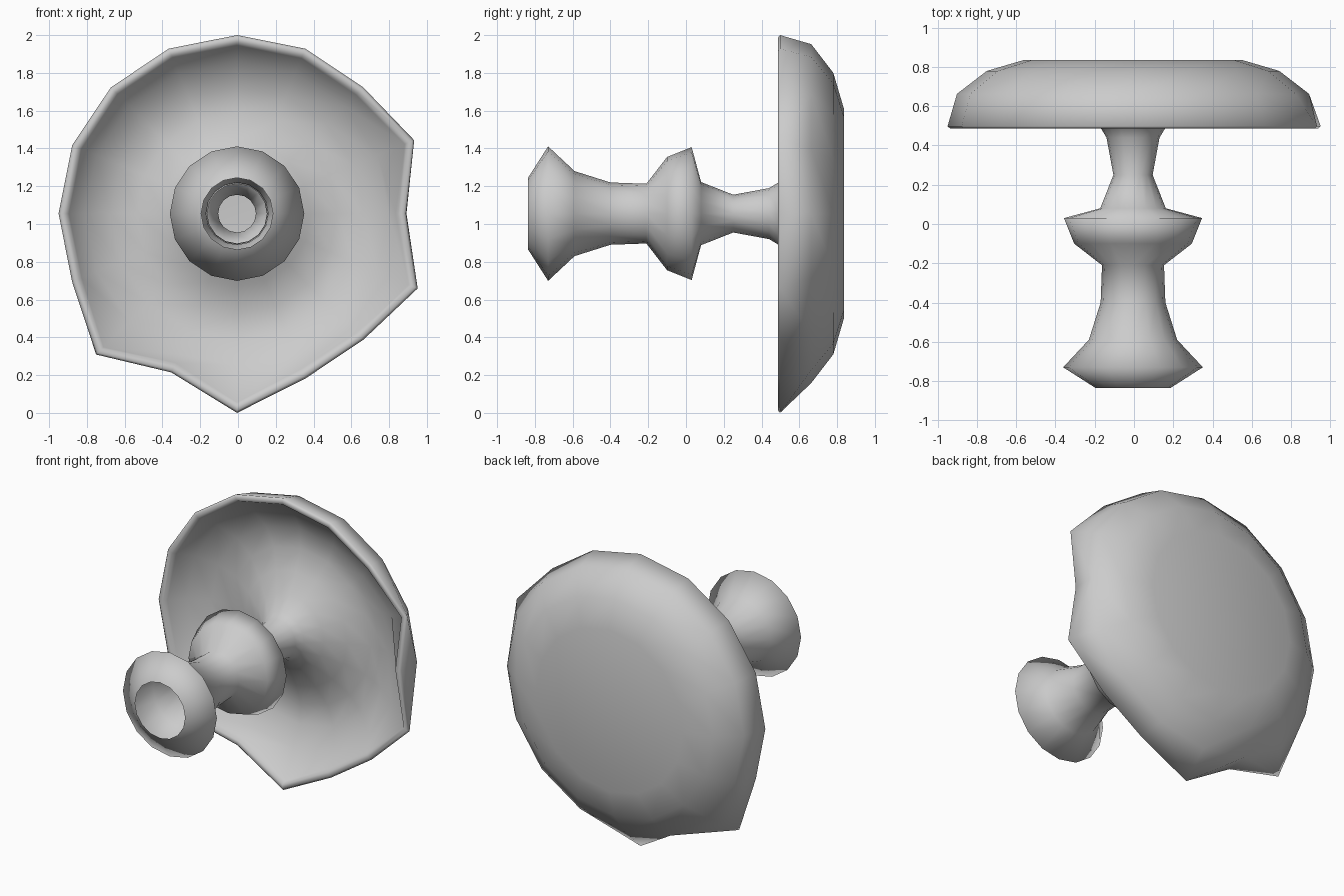
import bpy, bmesh, math

cube = bpy.data.objects.get("Cube")
if cube:
    bpy.data.objects.remove(cube, do_unlink=True)

SIDES = 16
AXIS_X, AXIS_Z = -.005, 1.055

# Single grey finish
grey = bpy.data.materials.new("plain_grey")
grey.use_nodes = True
colour = (0.6, 0.6, 0.6, 1)
grey.diffuse_color = colour
grey.node_tree.nodes["Principled BSDF"].inputs["Base Color"].default_value = colour

# Profile as (y, radius): open hollow stem, flared bowl, rounded lip, outer shell
stem = [(-.836, .19), (-.73, .356), (-.59, .225), (-.40, .165), (-.21, .158),
        (-.10, .30), (.03, .352), (.08, .167), (.25, .10), (.44, .135)]
bowl = [(.49, .165), (.565, .26), (.635, .39), (.685, .53), (.675, .67), (.605, .805)]
lip = [(.515, .89), (.489, .905), (.487, .932), (.498, .945)]
shell = [(.663, .897), (.78, .745), (.836, .555)]
profile = stem + bowl + lip + shell
rim = len(profile) - len(shell) - 1

# Chips and points around the rim: side number -> radius change
chips = {3: .07, 4: -.05, 5: .09, 8: .11, 9: -.035, 10: .11}


def ring(bm, y, radius, chipped):
    verts = []
    for i in range(SIDES):
        a = math.tau * i / SIDES
        r = radius + (chips.get(i, 0) if chipped else 0)
        verts.append(bm.verts.new((AXIS_X + r * math.sin(a), y, AXIS_Z + r * math.cos(a))))
    return verts


bm = bmesh.new()
rings = [ring(bm, y, r, (y, r) in lip) for y, r in profile]
for k, (a, b) in enumerate(zip(rings, rings[1:])):
    for i in range(SIDES):
        j = (i + 1) % SIDES
        change = chips.get(i, 0) - chips.get(j, 0)
        if k == rim and change > 0:
            # Ridge running from a rim point to the next side of the shell
            bm.faces.new((a[i], a[j], b[j]))
            bm.faces.new((a[i], b[j], b[i]))
        elif k == rim and change < 0:
            # Ridge running from a rim point to the previous side
            bm.faces.new((a[i], a[j], b[i]))
            bm.faces.new((a[j], b[j], b[i]))
        else:
            bm.faces.new((a[i], a[j], b[j], b[i]))
# Flat back plate, which also fixes the outward direction
back = bm.faces.new(rings[-1])
bmesh.ops.recalc_face_normals(bm, faces=bm.faces)
if back.normal.y < 0:
    bmesh.ops.reverse_faces(bm, faces=bm.faces)
for f in bm.faces:
    f.smooth = True

mesh = bpy.data.meshes.new("chipped_bowl_and_stem")
bm.to_mesh(mesh)
bm.free()
mesh.materials.append(grey)
goblet = bpy.data.objects.new("chipped_bowl_and_stem", mesh)
bpy.context.collection.objects.link(goblet)
